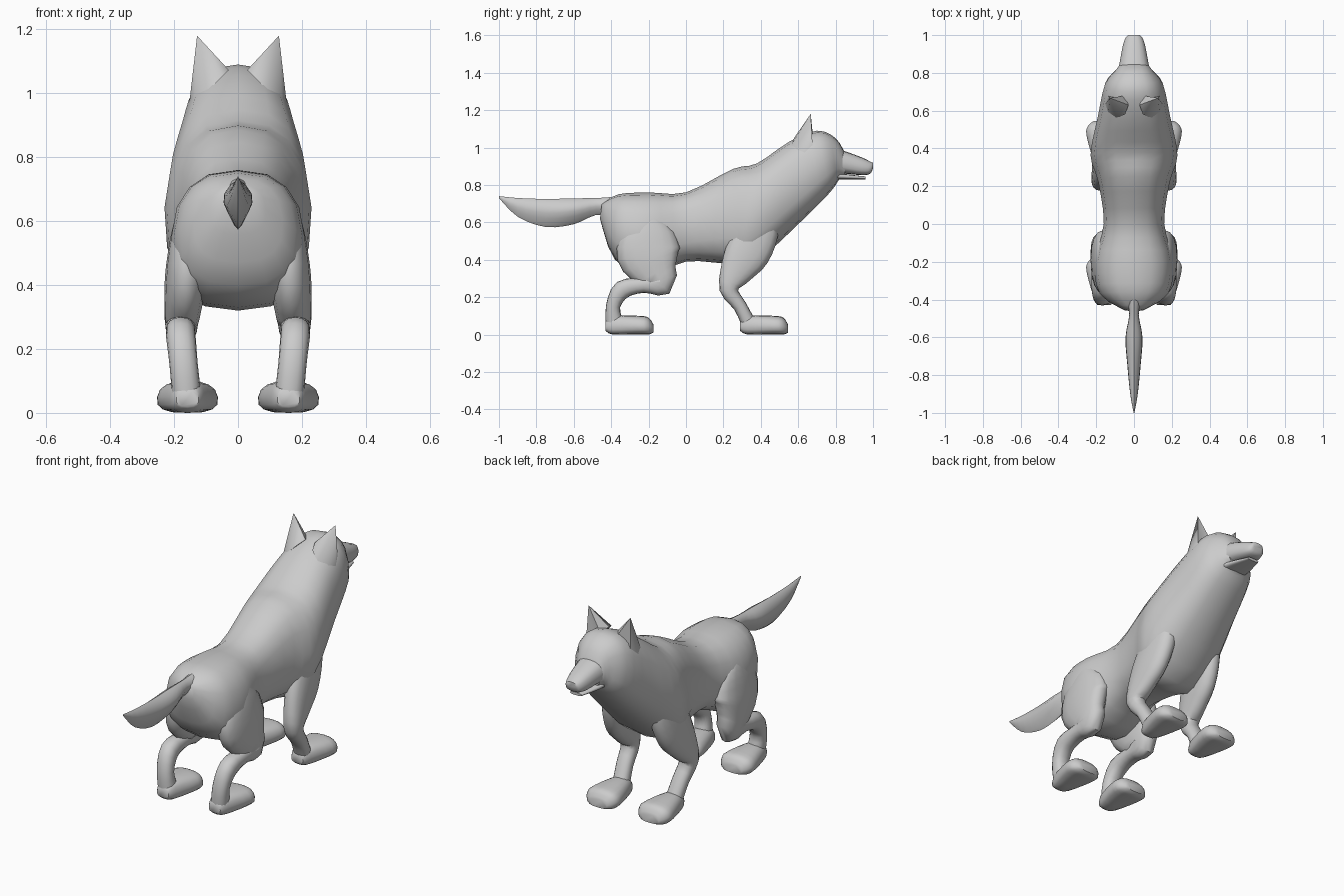
import bpy, bmesh, math
from mathutils import Vector

cube = bpy.data.objects.get("Cube")
if cube:
    bpy.data.objects.remove(cube, do_unlink=True)

grey = .6
fur = bpy.data.materials.new("grey fur")
fur.use_nodes = True
fur.diffuse_color = (grey, grey, grey, 1)
shader = fur.node_tree.nodes["Principled BSDF"]
shader.inputs["Base Color"].default_value = fur.diffuse_color


def finish(name, bm, mirror):
    """Turn the mesh into a smooth shaded object, mirrored if it is one of a pair."""
    bmesh.ops.recalc_face_normals(bm, faces=bm.faces)
    mesh = bpy.data.meshes.new(name)
    bm.to_mesh(mesh)
    bm.free()
    mesh.materials.append(fur)
    obj = bpy.data.objects.new(name, mesh)
    bpy.context.collection.objects.link(obj)
    if mirror:
        modifier = obj.modifiers.new("mirror", 'MIRROR')
        modifier.use_mirror_merge = False
    bpy.ops.object.select_all(action='DESELECT')
    obj.select_set(True)
    bpy.context.view_layer.objects.active = obj
    bpy.ops.object.shade_smooth_by_angle(angle=math.radians(50))


def smooth(keys, steps=3):
    """Blend a few key rows into a flowing sequence of rows."""
    rows = [Vector(key) for key in keys]
    last = len(rows) - 1
    result = []
    for i in range(last):
        start, end = rows[i], rows[i + 1]
        leave = (end - rows[max(i - 1, 0)]) / 2
        arrive = (rows[min(i + 2, last)] - start) / 2
        gap = end - start
        for step in range(steps):
            t = step / steps
            bend = gap * 3 - leave * 2 - arrive
            twist = leave + arrive - gap * 2
            result.append(start + (leave + (bend + twist * t) * t) * t)
    return result + [rows[last]]


def rounded(value, power):
    return math.copysign(abs(value) ** (2 / power), value)


def loft(name, rings, sides=16, power=2.3, skew=0, x=0, splay=0):
    """Skin rounded sections, each given as two end points and a half width."""
    bm = bmesh.new()
    loops = []
    for front_y, front_z, back_y, back_z, width in rings:
        front = Vector((x, front_y, front_z))
        back = Vector((x, back_y, back_z))
        middle, reach = (front + back) / 2, (front - back) / 2
        middle.x -= splay * abs(middle.z - .25)
        loop = []
        for side in range(sides):
            angle = math.tau * side / sides
            along, across = math.cos(angle), math.sin(angle)
            point = middle + reach * rounded(along, power)
            point.x += width * rounded(across, power) * (1 - skew * along)
            point.z = max(point.z, 0)
            loop.append(bm.verts.new(point))
        loops.append(loop)
    for one, two in zip(loops, loops[1:]):
        for i in range(sides):
            j = (i + 1) % sides
            bm.faces.new((one[i], one[j], two[j], two[i]))
    bm.faces.new(loops[0])
    bm.faces.new(loops[-1])
    finish(name, bm, mirror=x > 0)


def upright(keys):
    """Vertical sections from rows of y, top, bottom and half width."""
    return [(y, top, y, low, width) for y, top, low, width in smooth(keys)]


def limb(keys):
    """Sections square to a path, from rows of y, z and half depth."""
    path = smooth(keys)
    rings = []
    for i, (y, z, depth) in enumerate(path):
        run = path[min(i + 1, len(path) - 1)] - path[max(i - 1, 0)]
        across = Vector((-run.y, run.x)).normalized() * depth
        width = .038 + depth / 6
        rings.append((y + across.x, z + across.y, y - across.x, z - across.y, width))
    return rings


# Rump, chest, neck and skull
loft("body", smooth([
    (-.45, .7, -.46, .62, .05),
    (-.36, .75, -.38, .4, .18),
    (-.2, .76, -.2, .32, .21),
    (0, .76, 0, .39, .16),
    (.25, .885, .2, .38, .19),
    (.38, .915, .35, .37, .23),
    (.55, 1.03, .6, .59, .19),
    (.7, 1.09, .77, .76, .155),
    (.8, 1.05, .82, .83, .1),
    (.85, .97, .85, .84, .07)]), power=2.5, skew=.07)

# Muzzle and jaw, parted along the mouth line
loft("muzzle", upright([
    (.78, 1, .86, .09),
    (.85, .98, .86, .077),
    (.94, .947, .852, .06),
    (.985, .925, .86, .045),
    (1, .918, .89, .03)]), power=2.6, skew=.1)
loft("jaw", upright([
    (.78, .87, .83, .08),
    (.86, .857, .83, .065),
    (.96, .845, .83, .035)]), power=3)

# Tail with a keeled underside
loft("tail", upright([
    (-.4, .735, .63, .04),
    (-.48, .73, .64, .025),
    (-.6, .728, .59, .045),
    (-.75, .725, .575, .035),
    (-.9, .73, .63, .02),
    (-1, .74, .73, .002)]), sides=12, power=1.5, skew=-.3)

# Legs, with tops tucked into the shoulder and hip
loft("front_leg", limb([
    (.44, .7, .05),
    (.39, .57, .11),
    (.33, .44, .12),
    (.27, .34, .09),
    (.23, .24, .05),
    (.29, .15, .036),
    (.34, .05, .04)]), x=.18, splay=.1)
loft("hind_leg", limb([
    (-.2, .64, .05),
    (-.2, .55, .14),
    (-.2, .43, .17),
    (-.16, .33, .12),
    (-.14, .28, .08),
    (-.23, .265, .042),
    (-.34, .24, .05),
    (-.39, .15, .038),
    (-.38, .05, .05)]), x=.18, splay=.1)

# Paws share one shape, placed by the heel
for name, heel in (("front_paw", .29), ("hind_paw", -.43)):
    loft(name, upright([
        (heel, .07, .02, .035),
        (heel + .04, .1, 0, .055),
        (heel + .18, .1, 0, .094),
        (heel + .23, .09, 0, .085),
        (heel + .255, .055, .01, .055)]), power=2.6, skew=.1, x=.158)

# Ears: a pointed shell on a sloping oval base, hollowed at the front
bm = bmesh.new()
tip = bm.verts.new((.128, .667, 1.18))
base = []
for i in range(8):
    angle = math.tau * i / 8
    dx, dy = .063 * math.cos(angle), .07 * math.sin(angle)
    if i == 2:
        dy = .04
    base.append(bm.verts.new((.092 + dx, .63 + dy, 1.01 - dx)))
for i, corner in enumerate(base):
    bm.faces.new((base[i - 1], corner, tip))
bm.faces.new(base)
finish("ear", bm, mirror=True)
